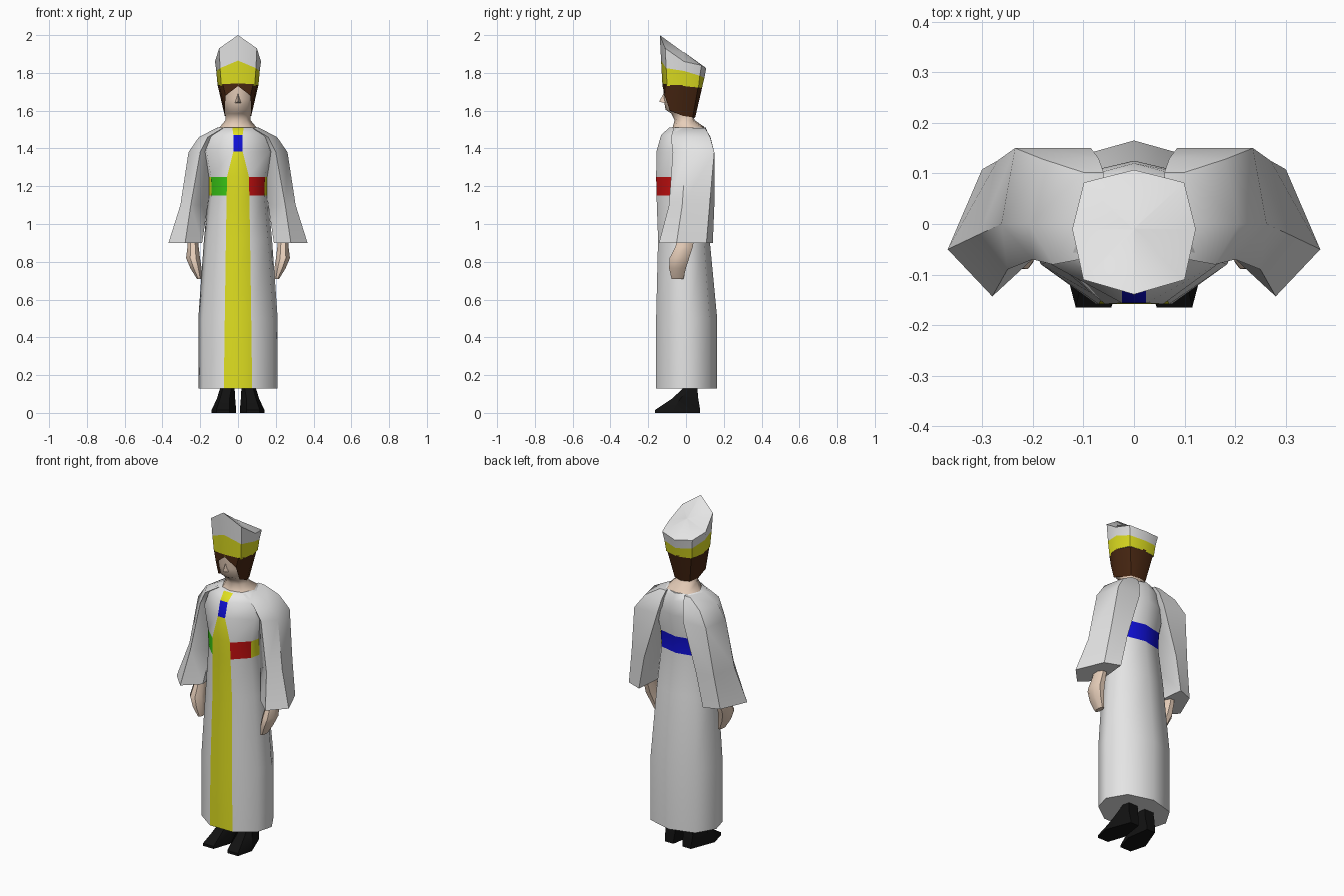
import bpy, bmesh, math

COLOURS = {
    "white_cloth": (0.78, 0.78, 0.78), "yellow_trim": (0.74, 0.74, 0.015),
    "blue_patch": (0.005, 0.005, 0.65), "red_patch": (0.56, 0.005, 0.005),
    "green_patch": (0.04, 0.56, 0.008), "skin": (0.80, 0.62, 0.49),
    "brown_hair": (0.065, 0.02, 0.006), "black_leather": (0.006, 0.006, 0.006),
}
MATS = {}
for name, c in COLOURS.items():
    MATS[name] = bpy.data.materials.new(name)
    MATS[name].diffuse_color = (*c, 1)
objects = []


def loft(name, rings, mats, rule=None, mirror=False, caps=True, angle=50):
    """Skin a list of equal closed rings; rule(level, side) gives the material slot."""
    bm = bmesh.new()
    rows = [[bm.verts.new(p) for p in r] for r in rings]
    n = len(rows[0])
    for i in range(len(rows) - 1):
        for j in range(n):
            k = (j + 1) % n
            f = bm.faces.new((rows[i][j], rows[i][k], rows[i + 1][k], rows[i + 1][j]))
            f.material_index = rule(i, j) if rule else 0
    if caps:
        bm.faces.new(rows[0][::-1])
        top = bm.faces.new(rows[-1])
        top.material_index = 0
    bmesh.ops.recalc_face_normals(bm, faces=bm.faces)
    me = bpy.data.meshes.new(name)
    bm.to_mesh(me)
    bm.free()
    ob = bpy.data.objects.new(name, me)
    bpy.context.collection.objects.link(ob)
    for m in mats:
        me.materials.append(MATS[m])
    if mirror:
        ob.modifiers.new("mirror", 'MIRROR')
    bpy.ops.object.select_all(action='DESELECT')
    ob.select_set(True)
    bpy.context.view_layer.objects.active = ob
    bpy.ops.object.shade_smooth_by_angle(angle=math.radians(angle))
    return ob


def sym(half):
    """Complete a half outline (front to back, x >= 0) across the centre plane."""
    return half + [(-p[0],) + tuple(p[1:]) for p in half[::-1] if p[0] > 0]


# Robe: z, half width, front depth, back depth, stripe half width
levels = [(0.13, .210, .158, .165, .075), (0.50, .210, .158, .165, .070),
          (0.92, .180, .148, .125, .064), (1.15, .158, .156, .095, .060),
          (1.25, .162, .158, .100, .058), (1.385, .190, .156, .125, .024),
          (1.47, .160, .132, .120, .024), (1.51, .110, .090, .105, .030)]


def robe_ring(z, w, f, b, s):
    return sym([(s, -f, z), (.88 * w, -.5 * f, z), (w, .1 * b, z),
                (.7 * w, .75 * b, z), (0, b, z)])


def robe_colour(i, j):
    if i == 3:                       # belt of coloured panels
        return [3, 1, 1, 2, 2, 1, 1, 4, 1][j]
    if j == 8:                       # front stripe with a blue clasp
        return 2 if i == 5 else 1
    return 0


loft("robe", [robe_ring(*l) for l in levels],
     ["white_cloth", "yellow_trim", "blue_patch", "red_patch", "green_patch"], robe_colour)

# Wide sleeves: front, outer, back-outer, back-inner, inner corners
sleeve = [
    (0.90, [(.28, -.143), (.368, -.05), (.30, .108), (.21, .142), (.19, -.06)]),
    (1.10, [(.25, -.090), (.305, -.02), (.27, .125), (.17, .150), (.16, -.02)]),
    (1.38, [(.20, -.070), (.262, .00), (.235, .150), (.085, .150), (.12, 0)]),
    (1.46, [(.16, -.080), (.207, .00), (.18, .128), (.07, .130), (.08, 0)]),
    (1.508, [(.08, -.065), (.115, .00), (.10, .102), (.06, .102), (.06, 0)])]
loft("sleeves", [[(x, y, z) for x, y in r] for z, r in sleeve], ["white_cloth"], mirror=True)


def oval(cx, cy, rx, ry, z, n=8):
    return [(cx + rx * math.cos(2 * math.pi * (k + .5) / n),
             cy + ry * math.sin(2 * math.pi * (k + .5) / n), z) for k in range(n)]


# Hands
loft("hands", [oval(.205, -.045, .014, .034, .71), oval(.222, -.045, .032, .048, .765),
               oval(.238, -.035, .040, .056, .82), oval(.238, -.01, .032, .050, .88),
               oval(.24, .005, .026, .045, .95)], ["skin"], mirror=True)

# Shoes
sole = [(.03, .075), (.085, .075), (.14, -.07), (.115, -.165), (.045, -.165), (.01, -.06)]
instep = [(.025, .065), (.09, .065), (.112, -.03), (.095, -.075), (.045, -.075), (.015, -.03)]
ankle = [(.025, .06), (.085, .06), (.095, .02), (.08, -.015), (.035, -.015), (.018, .02)]
loft("shoes", [[(x, y, z) for x, y in r] for z, r in
               [(0, sole), (.015, sole), (.075, instep), (.13, ankle), (.17, ankle)]],
     ["black_leather"], mirror=True, angle=40)


# Head and neck: z, half width, front y, back y
def head_ring(z, w, f, b):
    m = (f + b) / 2
    return sym([(0, f, z), (.65 * w, f * .8 + m * .2, z), (w, m, z),
                (.7 * w, b * .8 + m * .2, z), (0, b, z)])


loft("head_and_neck", [head_ring(*r) for r in
                       [(1.49, .112, -.080, .105), (1.515, .095, -.07, .095),
                        (1.55, .066, -.060, .045), (1.585, .068, -.078, .038),
                        (1.605, .074, -.108, .045), (1.66, .086, -.118, .060),
                        (1.76, .095, -.118, .070)]], ["skin"])

# Nose
loft("nose", [[(-.016, -.112, 1.64), (.016, -.112, 1.64), (0, -.142, 1.648)],
              [(-.004, -.11, 1.69), (.004, -.11, 1.69), (0, -.119, 1.69)]],
     ["skin"], angle=20)

# Hair parted above the face and gathered at the nape
hair_low = [(0, -.124, 1.73), (.066, -.113, 1.68), (.070, -.085, 1.60),
            (.070, -.015, 1.572), (.050, .035, 1.565), (0, .048, 1.562)]
hair_top = [(0, -.126, 1.745), (.080, -.110, 1.74), (.1, -.07, 1.735),
            (.108, -.01, 1.735), (.080, .065, 1.73), (0, .086, 1.725)]
loft("hair", [sym(hair_low), sym(hair_top)], ["brown_hair"], caps=False)

# Hat: slanted crown over a band that rises to a peak at the front
rim = [(0, -.125, 1.735), (.088, -.1, 1.73), (.108, -.01, 1.73), (.084, .066, 1.722), (0, .084, 1.718)]
band = [(0, -.132, 1.865), (.095, -.105, 1.825), (.115, -.01, 1.81), (.09, .073, 1.785), (0, .097, 1.773)]
crown = [(0, -.139, 2.0), (.1, -.11, 1.93), (.122, -.01, 1.86), (.099, .082, 1.84), (0, .107, 1.825)]
loft("hat", [sym(rim), sym(band), sym(crown), [(x * .02, y * .02 - .01, 1.908) for x, y, z in sym(crown)]],
     ["white_cloth", "yellow_trim"], lambda i, j: 1 if i == 0 else 0)
